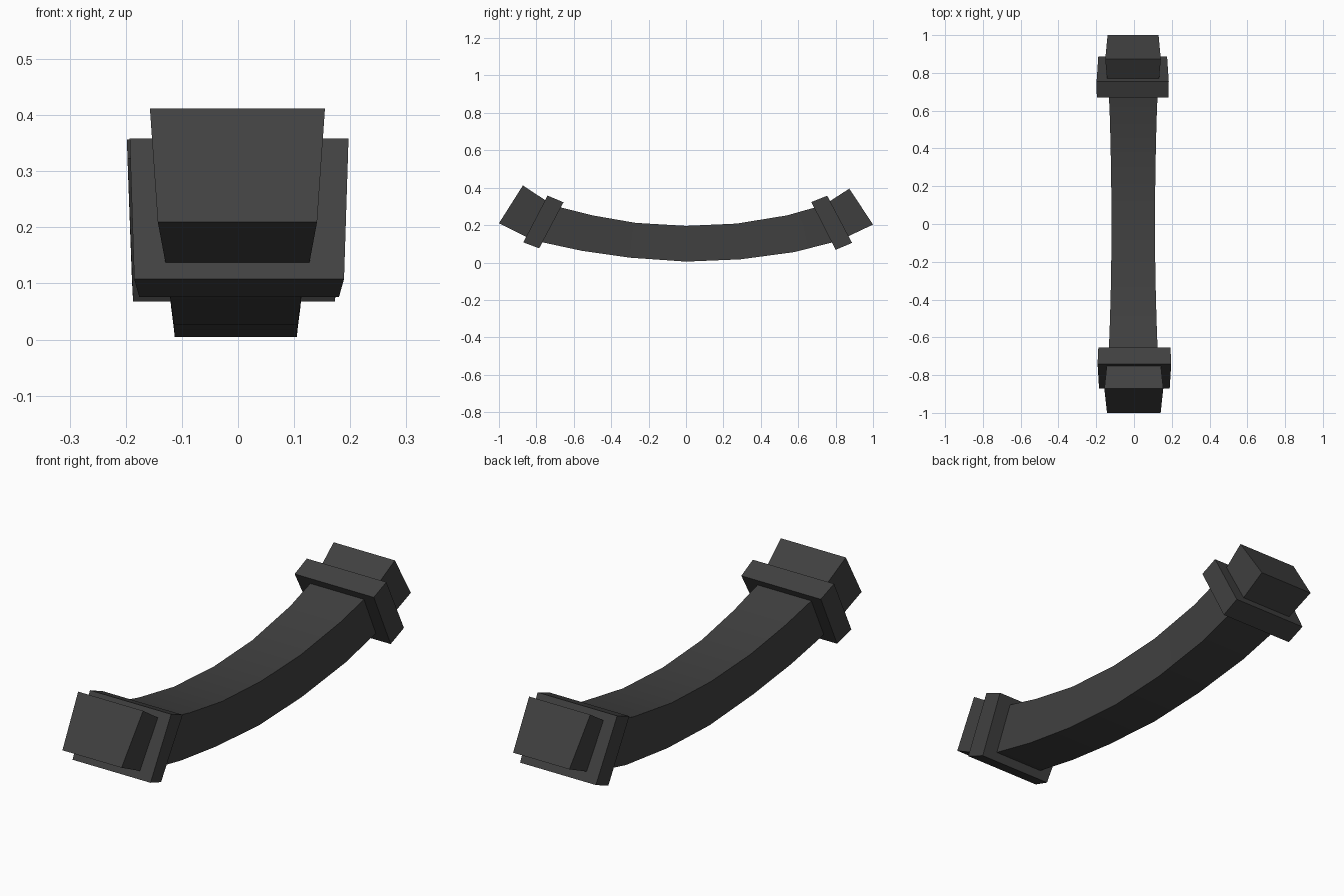
import bpy
import bmesh

cube = bpy.data.objects.get("Cube")
if cube:
    bpy.data.objects.remove(cube, do_unlink=True)

grey = bpy.data.materials.new("charcoal grey")
grey.use_nodes = True
colour = (0.052, 0.052, 0.052, 1)
grey.diffuse_color = colour
grey.node_tree.nodes["Principled BSDF"].inputs["Base Color"].default_value = colour


def loft(name, shift, sections, smooth=False):
    """Skin four-cornered sections: top y, z, half width, then bottom y, z, half width."""
    bm = bmesh.new()
    rings = []
    for ty, tz, tw, by, bz, bw in sections:
        corners = [(-tw, ty, tz), (tw, ty, tz), (bw, by, bz), (-bw, by, bz)]
        rings.append([bm.verts.new((x + shift, y, z)) for x, y, z in corners])
    for a, b in zip(rings, rings[1:]):
        for i in range(4):
            j = (i + 1) % 4
            bm.faces.new((a[i], a[j], b[j], b[i]))
    bm.faces.new(rings[0])
    bm.faces.new(rings[-1])
    bmesh.ops.recalc_face_normals(bm, faces=bm.faces)
    mesh = bpy.data.meshes.new(name)
    bm.to_mesh(mesh)
    bm.free()
    mesh.materials.append(grey)
    obj = bpy.data.objects.new(name, mesh)
    bpy.context.collection.objects.link(obj)
    if smooth:
        bpy.ops.object.select_all(action="DESELECT")
        obj.select_set(True)
        bpy.context.view_layer.objects.active = obj
        bpy.ops.object.shade_smooth_by_angle()


# Sagging beam, flared slightly towards both ends
loft("curved_beam", -0.004, [
    (-0.69, 0.30, 0.130, -0.80, 0.115, 0.121),
    (-0.50, 0.252, 0.123, -0.553, 0.062, 0.115),
    (-0.27, 0.212, 0.117, -0.30, 0.026, 0.110),
    (0, 0.196, 0.115, 0, 0.005, 0.109),
    (0.27, 0.208, 0.117, 0.29, 0.017, 0.110),
    (0.54, 0.252, 0.123, 0.58, 0.056, 0.115),
    (0.71, 0.30, 0.130, 0.81, 0.115, 0.121),
], smooth=True)

# Tilted collars
loft("front_collar", 0.002, [
    (-0.74, 0.358, 0.195, -0.87, 0.108, 0.187),
    (-0.655, 0.322, 0.191, -0.785, 0.076, 0.178),
])
loft("back_collar", -0.007, [
    (0.755, 0.357, 0.191, 0.888, 0.105, 0.182),
    (0.67, 0.323, 0.190, 0.80, 0.068, 0.180),
])

# Flared end blocks
loft("front_end_block", -0.001, [
    (-0.872, 0.412, 0.156, -1.0, 0.21, 0.142),
    (-0.74, 0.325, 0.142, -0.84, 0.130, 0.127),
])
loft("back_end_block", -0.005, [
    (0.873, 0.395, 0.147, 1.0, 0.203, 0.135),
    (0.76, 0.322, 0.137, 0.85, 0.132, 0.125),
])
